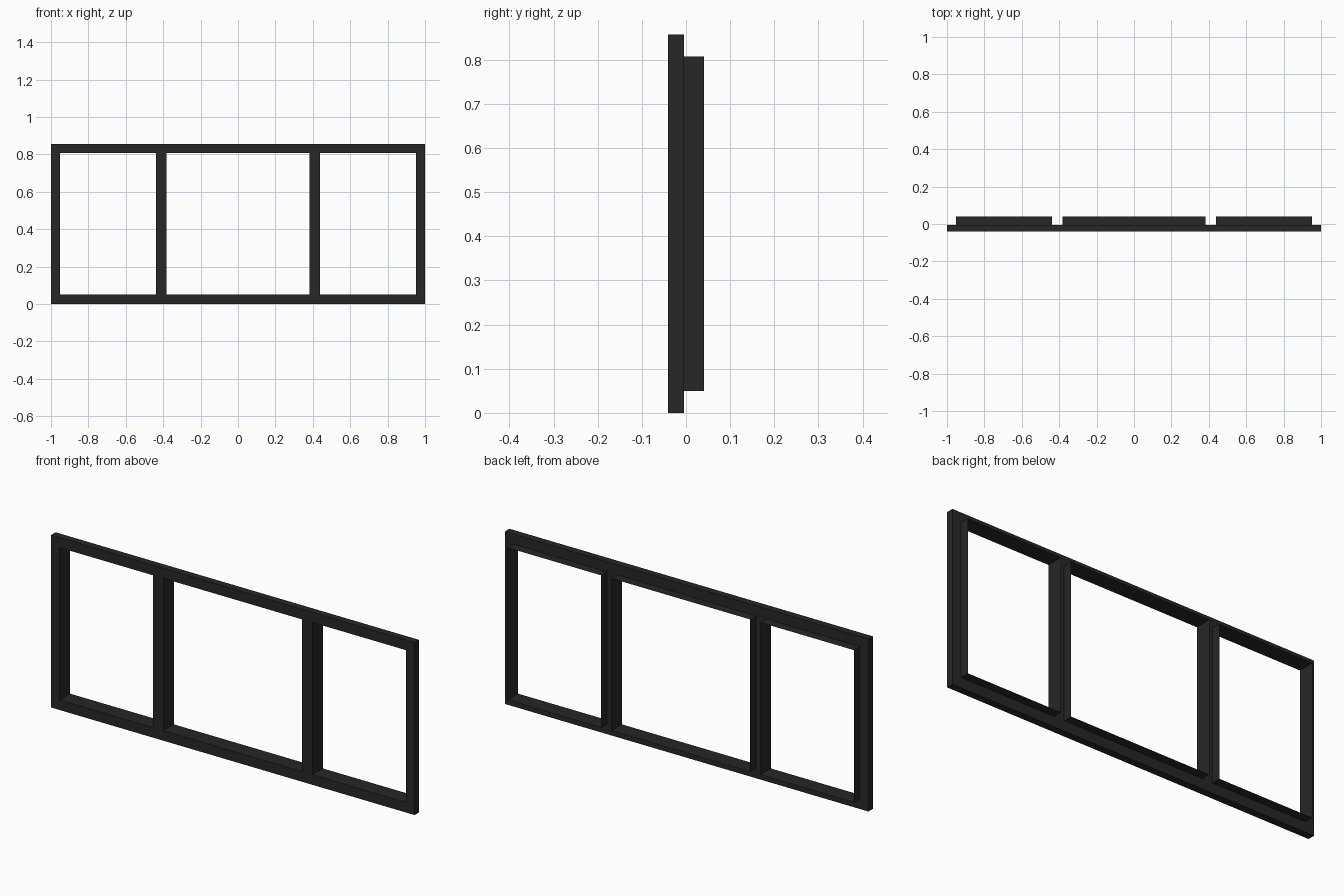
import bpy, bmesh

if "Cube" in bpy.data.objects:
    bpy.data.objects.remove(bpy.data.objects["Cube"])

FRONT, BACK, REAR = -0.041, -0.005, 0.041
XS = [-1, -0.952, -0.438, -0.382, 0.382, 0.438, 0.952, 1]
ZS = [0, 0.05, 0.807, 0.857]
OPENINGS = {(1, 1), (3, 1), (5, 1)}

mat = bpy.data.materials.new("dark_bronze")
mat.diffuse_color = (0.022, 0.020, 0.018, 1)
mat.use_nodes = True
mat.node_tree.nodes["Principled BSDF"].inputs["Base Color"].default_value = mat.diffuse_color


def finish(bm, name):
    bmesh.ops.recalc_face_normals(bm, faces=bm.faces)
    mesh = bpy.data.meshes.new(name)
    bm.to_mesh(mesh)
    bm.free()
    mesh.materials.append(mat)
    obj = bpy.data.objects.new(name, mesh)
    bpy.context.collection.objects.link(obj)


def extrude_y(bm, geom, depth):
    new = bmesh.ops.extrude_face_region(bm, geom=geom)["geom"]
    verts = [v for v in new if isinstance(v, bmesh.types.BMVert)]
    bmesh.ops.translate(bm, verts=verts, vec=(0, depth, 0))


# front frame: one flat plate with three openings, given thickness
bm = bmesh.new()
grid = [[bm.verts.new((x, FRONT, z)) for z in ZS] for x in XS]
for i in range(len(XS) - 1):
    for j in range(len(ZS) - 1):
        if (i, j) not in OPENINGS:
            bm.faces.new((grid[i][j], grid[i + 1][j], grid[i + 1][j + 1], grid[i][j + 1]))
front_faces = bm.faces[:]
ret = bmesh.ops.extrude_face_region(bm, geom=front_faces, use_keep_orig=True)
bmesh.ops.translate(bm, vec=(0, BACK - FRONT, 0),
                    verts=[v for v in ret["geom"] if isinstance(v, bmesh.types.BMVert)])
bmesh.ops.dissolve_limit(bm, angle_limit=0.01, verts=bm.verts, edges=bm.edges)
finish(bm, "window_frame")

# thin sleeves running back from the edge of each opening
for name, i in (("left_sleeve", 1), ("middle_sleeve", 3), ("right_sleeve", 5)):
    bm = bmesh.new()
    corners = [(XS[i], ZS[1]), (XS[i + 1], ZS[1]), (XS[i + 1], ZS[2]), (XS[i], ZS[2])]
    near = [bm.verts.new((x, BACK, z)) for x, z in corners]
    far = [bm.verts.new((x, REAR, z)) for x, z in corners]
    for k in range(4):
        n = (k + 1) % 4
        bm.faces.new((near[k], near[n], far[n], far[k]))
    finish(bm, name)
